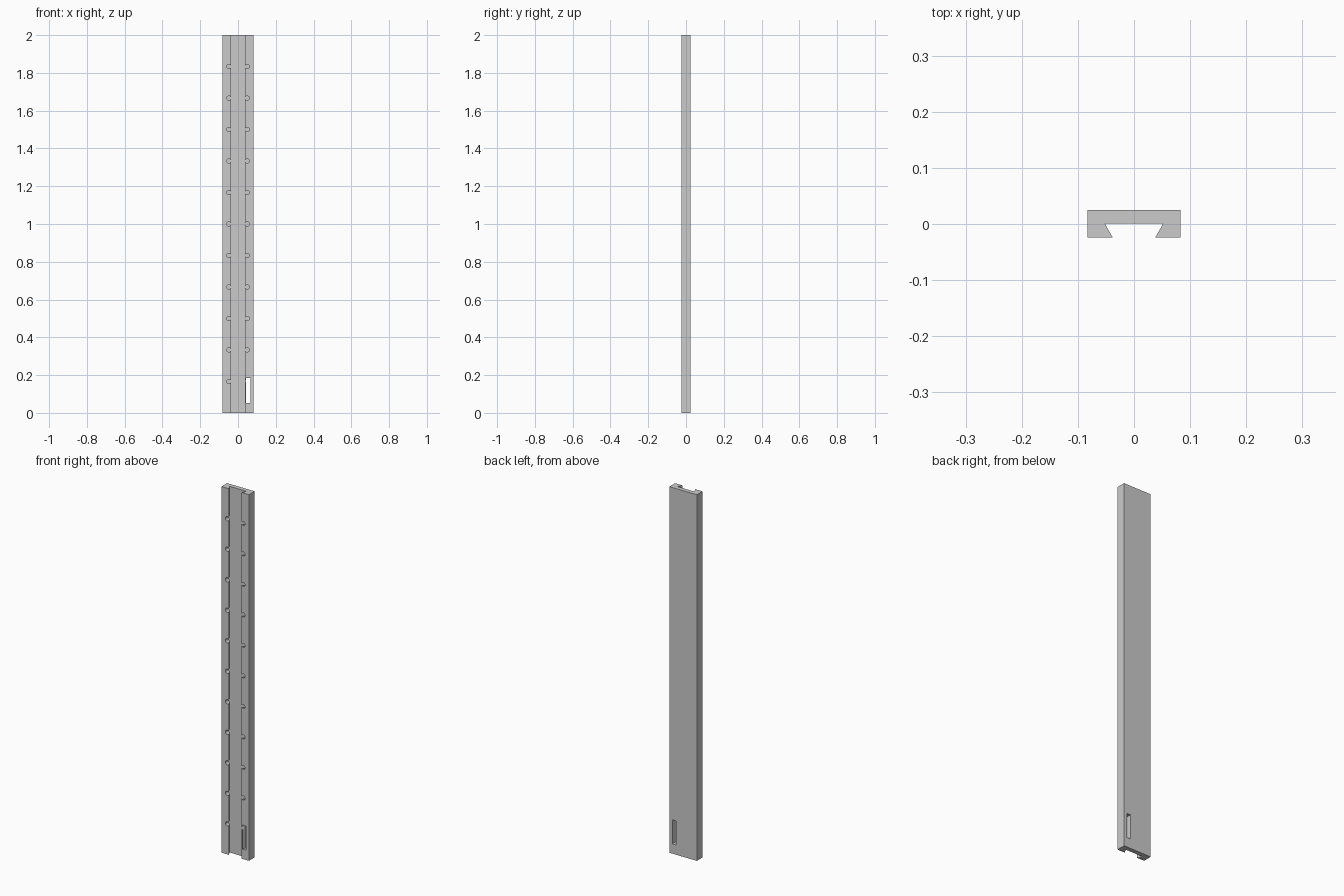
import bpy, bmesh
from math import pi
from mathutils import Matrix

if "Cube" in bpy.data.objects:
    bpy.data.objects.remove(bpy.data.objects["Cube"])

HEIGHT = 2.0
FLOOR_Y = 0.001


def make_object(name, bm):
    bmesh.ops.recalc_face_normals(bm, faces=bm.faces)
    mesh = bpy.data.meshes.new(name)
    bm.to_mesh(mesh)
    bm.free()
    obj = bpy.data.objects.new(name, mesh)
    bpy.context.collection.objects.link(obj)
    return obj


def cut(target, cutter):
    cutter.hide_render = True
    mod = target.modifiers.new("cut", 'BOOLEAN')
    mod.operation = 'DIFFERENCE'
    mod.solver = 'EXACT'
    mod.object = cutter
    bpy.context.view_layer.objects.active = target
    bpy.ops.object.modifier_apply(modifier=mod.name)
    bpy.data.objects.remove(cutter)


# Rail: extruded bar with a dovetail channel along the front
half = [(0.083, 0.025), (0.083, -0.024), (0.038, -0.024), (0.052, FLOOR_Y)]
profile = half + [(-x, y) for x, y in reversed(half)]
bm = bmesh.new()
face = bm.faces.new([bm.verts.new((x, y, 0)) for x, y in profile])
ext = bmesh.ops.extrude_face_region(bm, geom=[face])
top = [g for g in ext["geom"] if isinstance(g, bmesh.types.BMVert)]
bmesh.ops.translate(bm, vec=(0, 0, HEIGHT), verts=top)
rail = make_object("dovetail_rail", bm)

# Two columns of blind round holes through the channel lips
bm = bmesh.new()
back, front = FLOOR_Y - 0.0005, -0.04
for side in (-1, 1):
    for i in range(1, 12):
        pos = Matrix.Translation((side * 0.048, (back + front) / 2, i * HEIGHT / 12))
        bmesh.ops.create_cone(bm, cap_ends=True, segments=24,
                              radius1=0.0115, radius2=0.0115, depth=back - front,
                              matrix=pos @ Matrix.Rotation(pi / 2, 4, 'X'))
cut(rail, make_object("hole_cutter", bm))

# Through slot near the foot of the right lip
bm = bmesh.new()
bmesh.ops.create_cube(bm, size=1, matrix=Matrix.Translation((0.054, 0, 0.119))
                      @ Matrix.Diagonal((0.023, 0.2, 0.132, 1)))
cut(rail, make_object("slot_cutter", bm))

# Smooth hole walls, crisp edges elsewhere
rail.select_set(True)
bpy.context.view_layer.objects.active = rail
bpy.ops.object.shade_smooth_by_angle(angle=pi / 6)
